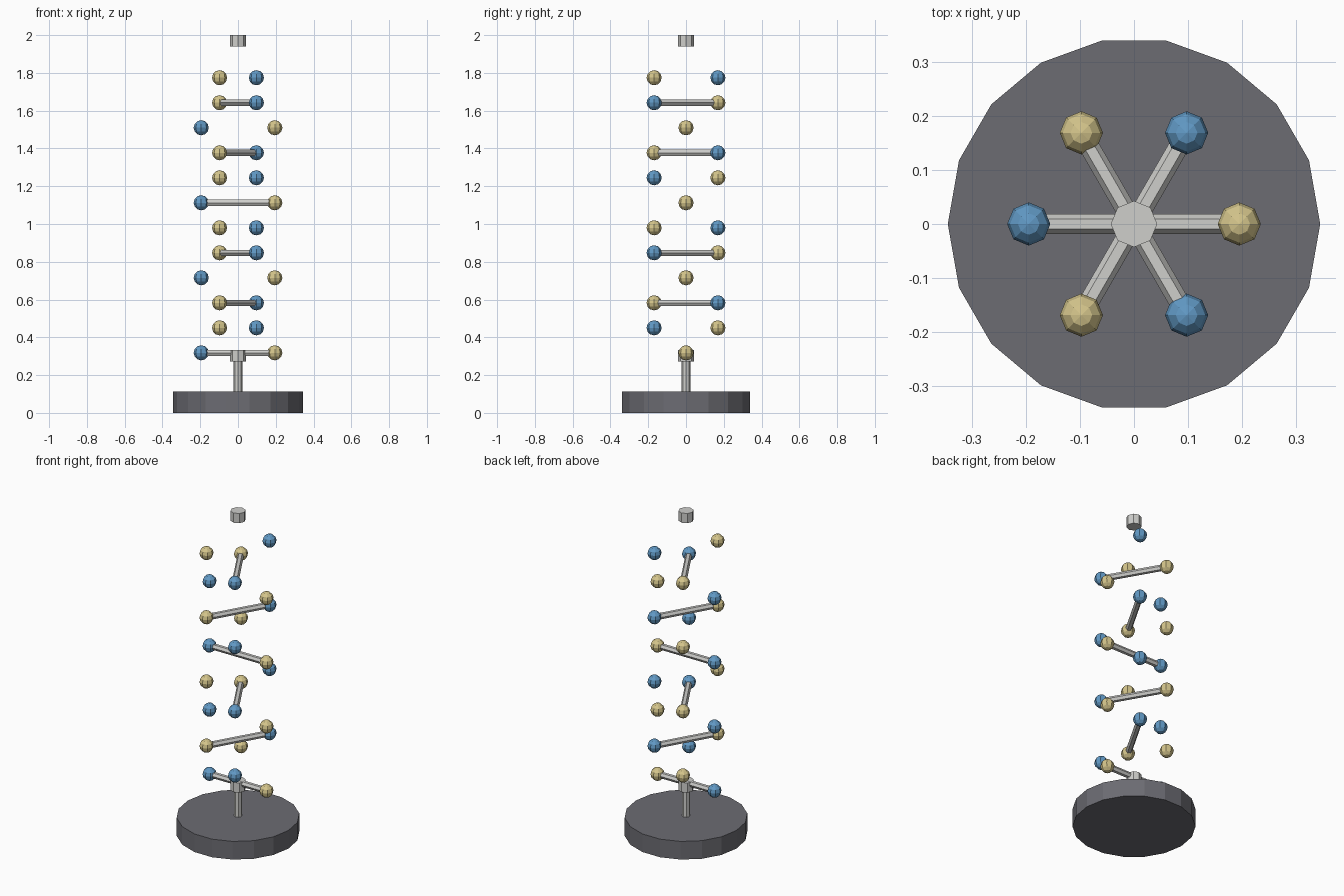
import bpy, math
from mathutils import Matrix

cube = bpy.data.objects.get("Cube")
if cube:
    bpy.data.objects.remove(cube)


def material(name, rgb):
    m = bpy.data.materials.new(name)
    m.use_nodes = True
    m.diffuse_color = (*rgb, 1)
    m.node_tree.nodes["Principled BSDF"].inputs["Base Color"].default_value = (*rgb, 1)
    return m


GREY = material("dark grey", (0.15, 0.15, 0.17))
SILVER = material("silver", (0.62, 0.62, 0.60))
BLUE = material("blue", (0.12, 0.32, 0.56))
YELLOW = material("sand yellow", (0.66, 0.56, 0.26))


def finish(name, mat, turn):
    ob = bpy.context.object
    ob.name = name
    ob.data.transform(turn)
    ob.data.materials.append(mat)
    return ob


def cylinder(name, mat, sides, radius, z0, z1, spin=0):
    bpy.ops.mesh.primitive_cylinder_add(vertices=sides, radius=radius, depth=z1 - z0,
                                        location=(0, 0, (z0 + z1) / 2))
    return finish(name, mat, Matrix.Rotation(spin, 4, 'Z'))


def ball(name, mat, angle, z):
    bpy.ops.mesh.primitive_uv_sphere_add(
        segments=8, ring_count=6, radius=BALL_RADIUS,
        location=(HELIX * math.cos(angle), HELIX * math.sin(angle), z))
    return finish(name, mat, Matrix())


def rung(name, angle, z):
    bpy.ops.mesh.primitive_cylinder_add(vertices=6, radius=0.0185, depth=2 * HELIX,
                                        location=(0, 0, z))
    lay_flat = Matrix.Rotation(math.pi / 2, 4, 'Y')
    return finish(name, SILVER, Matrix.Rotation(angle, 4, 'Z') @ lay_flat)


HELIX, BALL_RADIUS = 0.195, 0.04
LEVELS, FIRST, STEP = 12, 0.318, 0.1324

# Stand
cylinder("base", GREY, 18, 0.345, 0, 0.112, math.pi / 2)
cylinder("post", SILVER, 8, 0.024, 0.112, 0.30)
cylinder("lower_collar", SILVER, 8, 0.043, 0.273, 0.333)
cylinder("top_cap", SILVER, 8, 0.043, 1.94, 2.0)

# Paired balls turning a third of a circle per level, with a rung on every other level
for i in range(LEVELS):
    angle, z = i * math.tau / 3, FIRST + i * STEP
    ball(f"yellow_ball_{i + 1}", YELLOW, angle, z)
    ball(f"blue_ball_{i + 1}", BLUE, angle + math.pi, z)
    if i % 2 == 0:
        rung(f"rung_{i + 1}", angle, z)
